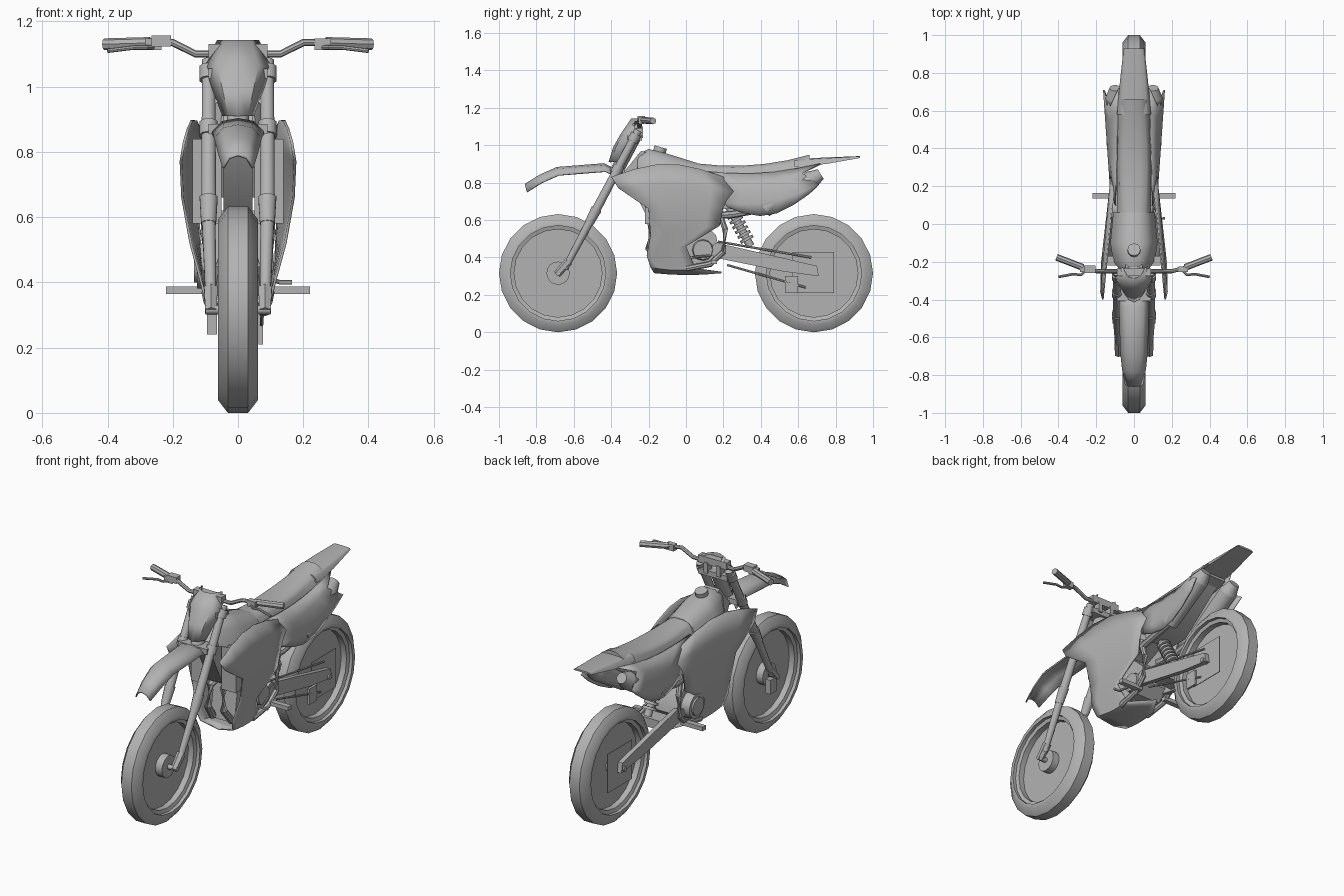
import bpy, bmesh, math
from mathutils import Vector

cube = bpy.data.objects.get("Cube")
if cube:
    bpy.data.objects.remove(cube, do_unlink=True)

shade = (.45, .45, .45, 1)
grey = bpy.data.materials.new("plain_grey")
grey.use_nodes = True
grey.diffuse_color = shade
grey.node_tree.nodes["Principled BSDF"].inputs["Base Color"].default_value = shade


def finish(name, bm, mirror=False, thickness=0):
    """Turn a bmesh into an object, mirrored across x and thickened on request."""
    if mirror:
        twin = bmesh.ops.duplicate(bm, geom=bm.verts[:] + bm.edges[:] + bm.faces[:])["geom"]
        for item in twin:
            if isinstance(item, bmesh.types.BMVert):
                item.co.x *= -1
        bmesh.ops.remove_doubles(bm, verts=bm.verts, dist=.0005)
    bmesh.ops.recalc_face_normals(bm, faces=bm.faces)
    mesh = bpy.data.meshes.new(name)
    bm.to_mesh(mesh)
    bm.free()
    mesh.materials.append(grey)
    part = bpy.data.objects.new(name, mesh)
    bpy.context.collection.objects.link(part)
    if thickness:
        solidify = part.modifiers.new("thickness", "SOLIDIFY")
        solidify.thickness, solidify.offset = thickness, 0
    bpy.ops.object.select_all(action="DESELECT")
    part.select_set(True)
    bpy.context.view_layer.objects.active = part
    bpy.ops.object.shade_smooth_by_angle(angle=math.radians(40))


def skin(bm, rings, closed=False, capped=False):
    """Join equal rows of points with quads."""
    rows = [[bm.verts.new(point) for point in ring] for ring in rings]
    count = len(rows[0])
    for near, far in zip(rows, rows[1:]):
        for i in range(count if closed else count - 1):
            j = (i + 1) % count
            bm.faces.new((near[i], near[j], far[j], far[i]))
    if capped:
        bm.faces.new(rows[0])
        bm.faces.new(rows[-1])


def sheet(name, edges):
    """Mirrored shell; each edge runs from a start to an end point and bows in z."""
    bm = bmesh.new()
    rows = []
    for start, end, bow in edges:
        row = []
        for step in range(6):
            t = step / 5
            point = Vector(start).lerp(Vector(end), t)
            point.z += bow * math.sin(math.pi * t)
            row.append(point)
        rows.append(row)
    skin(bm, rows)
    finish(name, bm, mirror=True, thickness=.008)


def shield(name, rows, sweep, drop):
    """Folded shell; rows give y, z and half width, the rims move back and down."""
    bm = bmesh.new()
    skin(bm, [[(width * k, y + sweep * k ** 3, z - drop * k ** 3) for k in (0, .6, 1)]
              for y, z, width in rows])
    finish(name, bm, mirror=True, thickness=.008)


def loft(name, sections):
    """Solid along y; a section is y, top z, depth, top and bottom half width."""
    bm = bmesh.new()
    rings = []
    for y, top, depth, crown, base in sections:
        half = [(base, top - depth), ((crown + base) / 2, top - depth / 3),
                (crown, top - depth / 8), (crown / 2, top)]
        rings.append([(x, y, z) for x, z in half] + [(-x, y, z) for x, z in reversed(half)])
    skin(bm, rings, closed=True, capped=True)
    finish(name, bm)


def rod(name, start, end, radius, end_radius=None, sides=10, mirror=False):
    bm = bmesh.new()
    start, end = Vector(start), Vector(end)
    bmesh.ops.create_cone(bm, cap_ends=True, segments=sides, radius1=radius,
                          radius2=end_radius or radius, depth=(end - start).length)
    turn = (end - start).to_track_quat("Z", "Y")
    for vert in bm.verts:
        vert.co = turn @ vert.co + (start + end) / 2
    finish(name, bm, mirror)


def prism(name, outline, inner, outer, mirror=False):
    """Side outline in y and z, pulled from one x to another."""
    bm = bmesh.new()
    skin(bm, [[(x, y, z) for y, z in outline] for x in (inner, outer)], closed=True, capped=True)
    finish(name, bm, mirror)


def box(name, center, size, mirror=False):
    bm = bmesh.new()
    bmesh.ops.create_cube(bm, size=1)
    bmesh.ops.scale(bm, vec=size, verts=bm.verts)
    bmesh.ops.translate(bm, vec=center, verts=bm.verts)
    finish(name, bm, mirror)


def pipe(name, points, radius, mirror=True):
    bm = bmesh.new()
    path = [Vector(point) for point in points]
    rings = []
    for i, point in enumerate(path):
        along = path[min(i + 1, len(path) - 1)] - path[max(i - 1, 0)]
        turn = along.to_track_quat("Z", "Y")
        angles = [math.tau * side / 8 for side in range(8)]
        rings.append([point + turn @ Vector((radius * math.cos(a), radius * math.sin(a), 0))
                      for a in angles])
    skin(bm, rings, closed=True, capped=True)
    finish(name, bm, mirror)


# Wheels: turned tyre, thin disc, hub and axle
def wheel(side, y, hub_radius):
    radius, half_width, rim = .316, .062, .235
    z = radius
    tread = [(half_width, rim + .02), (half_width, radius - .04), (half_width / 2, radius)]
    half = [(half_width * .6, rim), (half_width * .7, rim + .02)] + tread
    profile = half + [(-x, r) for x, r in reversed(half)]
    bm = bmesh.new()
    turns = [math.tau * step / 20 for step in range(21)]
    skin(bm, [[(x, y + r * math.sin(a), z + r * math.cos(a)) for x, r in profile] for a in turns],
         closed=True)
    bmesh.ops.remove_doubles(bm, verts=bm.verts, dist=.0005)
    finish(side + "_tyre", bm)
    rod(side + "_wheel_disc", (-.004, y, z), (.004, y, z), rim, sides=20)
    rod(side + "_hub", (-.045, y, z), (.045, y, z), hub_radius, sides=16)
    rod(side + "_axle", (-.1, y, z), (.1, y, z), .014)


wheel("front", -.684, .062)
wheel("rear", .684, .04)
box("rear_rotor_plate", (.06, .68, .32), (.004, .22, .22), mirror=True)


# Front fork
def on_fork(z, x=.09):
    return x, -.25 - (1.09 - z) * .53, z


rod("fork_upper", on_fork(1.08), on_fork(.64), .021, .024, mirror=True)
rod("fork_collar", on_fork(.66), on_fork(.58), .029, .024, mirror=True)
rod("fork_lower", on_fork(.6), on_fork(.34, .083), .022, .017, mirror=True)
rod("fork_foot", on_fork(.38, .083), (.083, -.69, .31), .024, .02, sides=6, mirror=True)
for name, height in (("upper_clamp", 1.04), ("lower_clamp", .87)):
    rod(name + "_ring", on_fork(height - .02), on_fork(height + .02), .029, mirror=True)
    box(name, on_fork(height, 0), (.18, .08, .03))
rod("steering_head", on_fork(.84, 0), on_fork(1.05, 0), .035)
box("brake_caliper", (-.08, -.65, .28), (.03, .06, .08))

# Handlebar, grips and levers
pipe("handlebar", [(0, -.25, 1.1), (.13, -.25, 1.1), (.2, -.25, 1.135), (.26, -.235, 1.135),
                   (.4, -.18, 1.13)], .011)
rod("grip", (.27, -.23, 1.134), (.41, -.176, 1.13), .018, sides=8, mirror=True)
box("bar_pad", (0, -.255, 1.11), (.18, .04, .04))
box("bar_mount", (.04, -.25, 1.07), (.025, .04, .06), mirror=True)
pipe("lever", [(.25, -.24, 1.12), (.28, -.27, 1.12), (.32, -.265, 1.12), (.4, -.28, 1.11)], .007)
box("lever_perch", (.26, -.24, 1.13), (.05, .03, .035), mirror=True)
box("fluid_reservoir", (-.235, -.24, 1.14), (.06, .04, .035))

# Number plate and front fender
shield("number_plate", [(-.29, 1.14, .062), (-.345, 1.06, .1), (-.385, .99, .075), (-.41, .91, .045)],
       sweep=.06, drop=0)
shield("front_fender", [(-.86, .79, .045), (-.78, .84, .06), (-.69, .88, .07), (-.44, .9, .077),
                        (-.36, .86, .07)], sweep=.01, drop=.04)

# Body shell from the shrouds down to the skid plate, with the tank and radiators inside
sheet("body_shell", [((.165, -.4, .83), (.105, .2, .83), .07),
                     ((.175, -.36, .77), (.12, .26, .75), .03),
                     ((.17, -.2, .66), (.125, .2, .67), 0),
                     ((.145, -.19, .52), (.12, .18, .57), 0),
                     ((.115, -.21, .41), (.115, 0, .46), 0),
                     ((.1, -.19, .35), (.09, .05, .34), -.01),
                     ((0, -.17, .32), (0, .19, .32), -.01)])
loft("tank", [(-.26, .95, .11, .04, .06), (-.2, .98, .16, .06, .11), (-.1, .955, .15, .07, .125),
              (.06, .905, .1, .06, .11)])
rod("filler_cap", (0, -.145, .955), (0, -.135, .99), .034, sides=12)
box("radiator", (.095, -.195, .71), (.09, .05, .26), mirror=True)
prism("frame_spine", [(-.33, .86), (-.24, .97), (.2, .84), (.2, .68), (-.1, .55), (-.2, .6)],
      -.045, .045)
pipe("exhaust_header", [(.03, -.1, .6), (.04, -.19, .57), (.05, -.2, .45), (.06, -.14, .37)], .02)

# Engine, frame loop and pegs
prism("engine_block", [(-.14, .36), (.12, .36), (.18, .42), (.16, .52), (.05, .62), (-.1, .62)],
      -.075, .075)
rod("clutch_cover", (-.06, .08, .45), (-.125, .08, .45), .075, .068, sides=14)
rod("clutch_cap", (-.12, .08, .45), (-.135, .08, .45), .05, sides=14)
rod("flywheel_cover", (.06, .09, .44), (.1, .09, .44), .06, .052, sides=12)
rod("drive_sprocket", (.075, .17, .45), (.09, .17, .45), .03, sides=12)
pipe("frame_loop", [(.09, .17, .66), (.1, .21, .55), (.1, .2, .43), (.095, .13, .365), (.09, 0, .34)],
     .016)
box("foot_peg", (.15, .15, .376), (.14, .03, .023), mirror=True)
pipe("shift_lever", [(.1, .13, .41), (.13, .03, .4), (.165, .03, .4)], .007, mirror=False)

# Seat with a dished top, tail fender and rear side panels
seat = []
for step in range(7):
    y = -.06 + step * .12
    seat.append((y, .89 + .35 * (y - .25) ** 2, .07, .04 + .03 * math.sin(step / 2), .09))
loft("seat", seat)
loft("tail_fender", [(.58, .925, .04, .065, .09), (.75, .935, .035, .06, .075),
                     (.93, .942, .01, .045, .055)])
sheet("rear_side_panel", [((.1, .1, .86), (.08, .72, .9), -.03),
                          ((.12, .24, .75), (.125, .62, .85), -.01),
                          ((.125, .21, .69), (.16, .71, .79), -.04),
                          ((.12, .22, .67), (.15, .66, .74), -.08)])
prism("airbox", [(.1, .84), (.2, .66), (.34, .66), (.62, .88)], -.075, .075)

# Twin silencers
rod("silencer", (.1, .42, .66), (.1, .67, .815), .046, .05, sides=12, mirror=True)
rod("silencer_tip", (.1, .67, .815), (.1, .72, .846), .05, .03, sides=12, mirror=True)
pipe("exhaust_link", [(.08, .1, .62), (.1, .25, .63), (.1, .43, .665)], .02)

# Swingarm, chain and shock
prism("swingarm", [(.12, .44), (.2, .47), (.4, .425), (.7, .355), (.71, .3), (.52, .325), (.15, .4)],
      .066, .092, mirror=True)
box("swingarm_bridge", (0, .28, .415), (.14, .09, .05))
rod("chain_top", (.078, .17, .485), (.07, .67, .4), .006, sides=6)
rod("chain_bottom", (.078, .22, .36), (.07, .64, .24), .006, sides=6)
box("chain_guide", (.07, .565, .255), (.013, .07, .09))
top, foot = Vector((0, .22, .69)), Vector((0, .345, .46))
rod("shock_body", top, foot, .022)
for coil in range(6):
    start = top.lerp(foot, .25 + coil / 9)
    rod("shock_coil", start, start + (foot - top) * .06, .038, sides=12)
